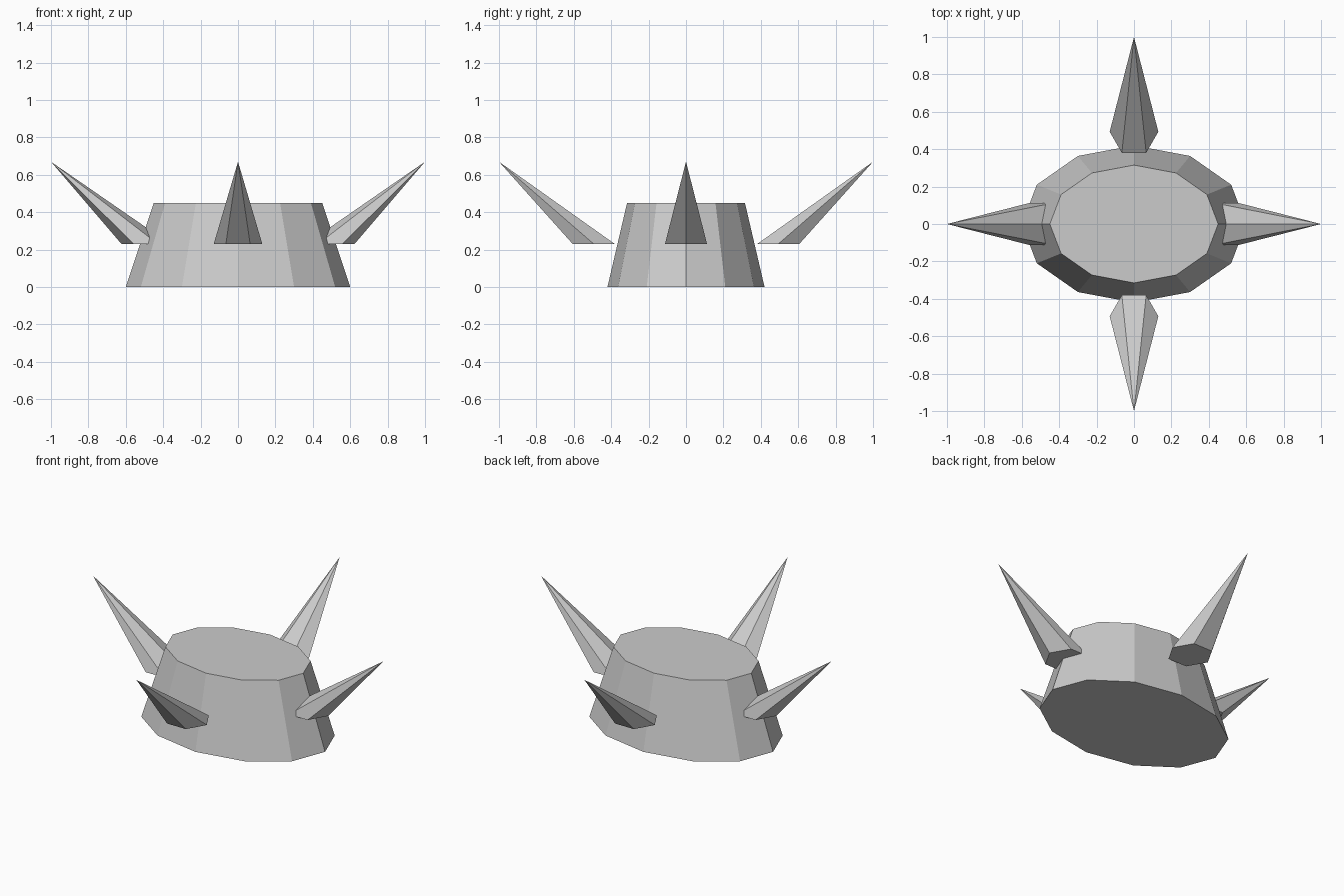
import bpy, bmesh
from math import cos, sin, pi
from mathutils import Vector

if "Cube" in bpy.data.objects:
    bpy.data.objects.remove(bpy.data.objects["Cube"])


def ring(bm, sides, rx, ry, centre):
    return [bm.verts.new((centre[0] + rx * cos(2 * pi * i / sides),
                          centre[1] + ry * sin(2 * pi * i / sides),
                          centre[2])) for i in range(sides)]


def finish(bm, name):
    bmesh.ops.recalc_face_normals(bm, faces=bm.faces)
    mesh = bpy.data.meshes.new(name)
    bm.to_mesh(mesh)
    bm.free()
    bpy.context.collection.objects.link(bpy.data.objects.new(name, mesh))


# Tapered oval body, twelve sides
bm = bmesh.new()
low = ring(bm, 12, 0.60, 0.42, (0, 0, 0))
high = ring(bm, 12, 0.45, 0.315, (0, 0, 0.45))
bm.faces.new(low)
bm.faces.new(high)
for i in range(12):
    j = (i + 1) % 12
    bm.faces.new((low[i], low[j], high[j], high[i]))
finish(bm, "body")

# Four leaning six-sided spikes with level bases
for name, direction in (("right_spike", (1, 0)), ("left_spike", (-1, 0)),
                        ("back_spike", (0, 1)), ("front_spike", (0, -1))):
    bm = bmesh.new()
    d = Vector((*direction, 0))
    base = ring(bm, 6, 0.13, 0.13, d * 0.493 + Vector((0, 0, 0.23)))
    tip = bm.verts.new(d + Vector((0, 0, 0.67)))
    bm.faces.new(base)
    for i in range(6):
        bm.faces.new((base[i], base[(i + 1) % 6], tip))
    finish(bm, name)
